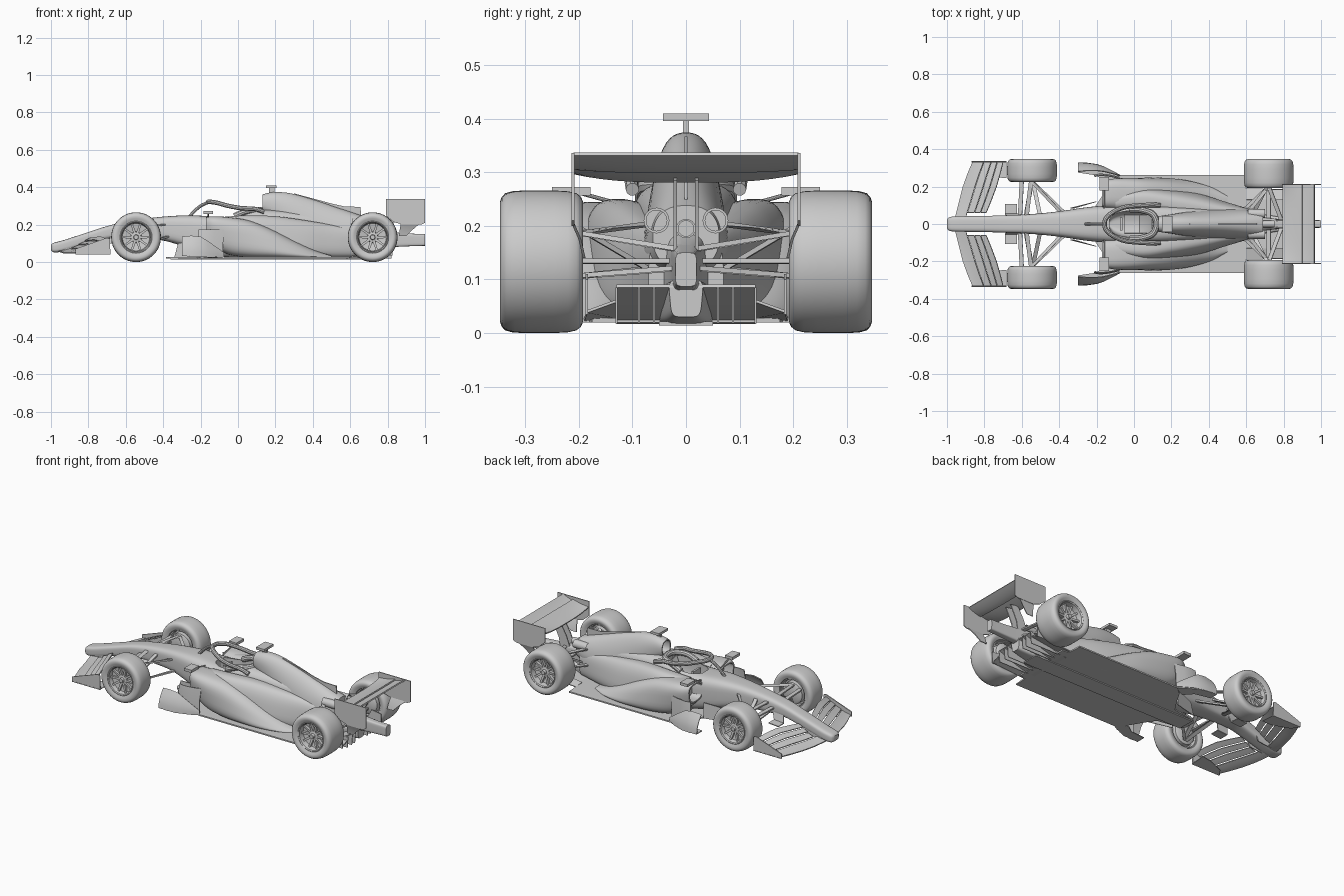
import bpy, bmesh, math
from mathutils import Vector

if "Cube" in bpy.data.objects:
    bpy.data.objects.remove(bpy.data.objects["Cube"])

def make(name, verts, faces, mirror=False, solid=0):
    me = bpy.data.meshes.new(name)
    me.from_pydata([tuple(v) for v in verts], [], faces)
    bm = bmesh.new()
    bm.from_mesh(me)
    bmesh.ops.recalc_face_normals(bm, faces=bm.faces)
    bm.to_mesh(me)
    bm.free()
    ob = bpy.data.objects.new(name, me)
    bpy.context.collection.objects.link(ob)
    if solid:
        m = ob.modifiers.new("solid", 'SOLIDIFY')
        m.thickness, m.offset = solid, 0
    if mirror:
        m = ob.modifiers.new("mirror", 'MIRROR')
        m.use_axis = (False, True, False)
        m.use_mirror_merge = False
    return ob

def catmull(rows, sub):
    out = []
    for i in range(len(rows) - 1):
        a, b, c, d = (rows[max(0, min(len(rows) - 1, i + k))] for k in (-1, 0, 1, 2))
        for s in range(sub):
            t = s / sub
            out.append(tuple(.5 * (2*q + (r-p)*t + (2*p-5*q+4*r-w)*t*t + (3*q-p-3*r+w)*t**3)
                             for p, q, r, w in zip(a, b, c, d)))
    return out + [tuple(rows[-1])]

def loft(name, secs, p=2.6, mirror=False, mouth=False, n=36, sub=5):
    """Sections along x: (x, y0, y1, z0, z1, lean), lean > 0 is wider at the top."""
    rings = []
    for x, y0, y1, z0, z1, k in catmull(secs, sub):
        ring, base = [], (y0 if mirror else 0)
        for i in range(n):
            a = 2 * math.pi * (i + .5) / n
            c, s = math.cos(a), math.sin(a)
            u = math.copysign(abs(c) ** (2/p), c)
            v = math.copysign(abs(s) ** (2/p), s)
            y = (y0+y1)/2 + (y1-y0)/2*u
            ring.append(Vector((x, base + (y-base)*(1+k*v), (z0+z1)/2 + (z1-z0)/2*v)))
        rings.append(ring)
    if mouth:
        mid = sum(rings[0], Vector()) / n
        lip = [mid + (v-mid)*.86 for v in rings[0]]
        rings = [[v + Vector((.06, 0, 0)) for v in lip], lip] + rings
    faces = [(j*n+i, j*n+(i+1) % n, (j+1)*n+(i+1) % n, (j+1)*n+i)
             for j in range(len(rings)-1) for i in range(n)]
    last = (len(rings)-1)*n
    faces += [tuple(range(n)), tuple(range(last, last+n))]
    return make(name, [v for r in rings for v in r], faces, mirror)

def sheet(name, rows, th=.005, mirror=False):
    m = len(rows[0])
    faces = [(j*m+i, j*m+i+1, (j+1)*m+i+1, (j+1)*m+i)
             for j in range(len(rows)-1) for i in range(m-1)]
    return make(name, [v for r in rows for v in r], faces, mirror, th)

def plate(name, pts, th=.005, mirror=False):
    return make(name, pts, [tuple(range(len(pts)))], mirror, th)

def box(name, x0, x1, y0, y1, z0, z1, mirror=False):
    v = [(x, y, z) for x in (x0, x1) for y in (y0, y1) for z in (z0, z1)]
    return make(name, v, [(0, 1, 3, 2), (4, 6, 7, 5), (0, 4, 5, 1), (2, 3, 7, 6), (0, 2, 6, 4), (1, 5, 7, 3)], mirror)

def tube(name, pts, r=.006, mirror=False, smooth=False):
    cu = bpy.data.curves.new(name, 'CURVE')
    cu.dimensions, cu.bevel_depth, cu.bevel_resolution, cu.use_fill_caps = '3D', r, 3, True
    pts = catmull(pts, 8) if smooth else pts
    sp = cu.splines.new('POLY')
    sp.points.add(len(pts)-1)
    for q, v in zip(sp.points, pts):
        q.co = (*v, 1)
    ob = bpy.data.objects.new(name + "_path", cu)
    bpy.context.collection.objects.link(ob)
    me = bpy.data.meshes.new_from_object(ob.evaluated_get(bpy.context.evaluated_depsgraph_get()))
    v, f = [tuple(q.co) for q in me.vertices], [tuple(q.vertices) for q in me.polygons]
    bpy.data.objects.remove(ob)
    return make(name, v, f, mirror)

def lathe(name, prof, cx, cz, closed=False, mirror=True, n=56):
    """Profile of (radius, y) turned about a line along y."""
    m = len(prof)
    v = [(cx + r*math.cos(2*math.pi*i/n), y, cz + r*math.sin(2*math.pi*i/n)) for i in range(n) for r, y in prof]
    f = [(i*m+j, i*m+(j+1) % m, (i+1) % n*m+(j+1) % m, (i+1) % n*m+j)
         for i in range(n) for j in range(m if closed else m-1)]
    return make(name, v, f, mirror)

# Chassis with nose, and the cockpit opening
hull = [(-1, .022, .065, .092), (-.985, .037, .052, .103), (-.93, .041, .058, .118), (-.8, .043, .095, .16),
        (-.68, .047, .125, .198), (-.55, .053, .125, .224), (-.4, .068, .115, .243), (-.25, .09, .07, .25),
        (-.1, .103, .03, .243), (0, .105, .025, .255), (.07, .103, .025, .278), (.16, .1, .025, .28), (.35, .085, .025, .265),
        (.55, .06, .025, .235), (.7, .035, .04, .18), (.8, .025, .075, .16)]
body = loft("chassis", [(x, -w, w, a, b, 0) for x, w, a, b in hull], 3.8)
cutter = loft("cockpit_cutter", [(x, -w, w, .13, .4, 0) for x, w in
              ((-.13, .025), (-.11, .048), (-.06, .066), (.02, .072), (.09, .066), (.12, .05))], 4)
cutter.hide_render = True
cut = body.modifiers.new("opening", 'BOOLEAN')
cut.operation, cut.object = 'DIFFERENCE', cutter

# Sidepods: an outer ramp falling to the floor, and an inner body narrowing to the tail
loft("sidepod_ramp", [(-.17, .085, .215, .125, .24, .06), (-.13, .08, .235, .085, .245, .08), (-.05, .07, .244, .04, .24, .04),
                      (.06, .07, .246, .025, .222, -.04), (.18, .06, .24, .022, .175, -.1), (.3, .05, .22, .02, .115, -.15),
                      (.42, .03, .185, .02, .06, -.15), (.5, .02, .15, .02, .035, 0)], 3.2, True, True)
loft("sidepod_inner", [(-.1, .07, .17, .03, .24, 0), (.05, .07, .195, .025, .25, -.05), (.2, .05, .182, .025, .245, -.12),
                       (.35, .03, .155, .025, .225, -.15), (.5, .02, .112, .025, .2, -.12), (.66, .01, .07, .03, .175, 0)], 2.9, True)

# Engine cover, intake and spine fin
loft("engine_cover", [(.13, -.042, .042, .27, .362, 0), (.19, -.05, .05, .23, .374, -.05), (.28, -.062, .062, .18, .368, -.2),
                      (.4, -.072, .072, .12, .335, -.3), (.52, -.076, .076, .1, .295, -.3), (.62, -.074, .074, .1, .262, -.2),
                      (.69, -.062, .062, .12, .238, 0)], 2.4, mouth=True)
plate("spine_fin", [(.25, 0, .3), (.3, 0, .367), (.4, 0, .34), (.5, 0, .313), (.57, 0, .297), (.655, 0, .295), (.66, 0, .22), (.4, 0, .22)], .006)
box("camera_bar", .15, .205, -.043, .043, .396, .41)
box("camera_post", .165, .195, -.006, .006, .36, .4)

# Exhaust and cooling outlets
lip = [(0, .03), (.8, .03), (.8, 0), (1, 0), (1, .09)]
for nm, y, z, r, x, mir in (("exhaust", 0, .195, .018, .75, False), ("cooling_outlet", .055, .21, .024, .7, True)):
    n = 24
    v = [(x-d, y + r*k*math.cos(2*math.pi*i/n), z + r*k*math.sin(2*math.pi*i/n)) for i in range(n) for k, d in lip]
    make(nm, v, [(i*5+j, i*5+j+1, (i+1) % n*5+j+1, (i+1) % n*5+j) for i in range(n) for j in range(4)], mir)

# Cockpit fittings: halo, headrest, seat, steering wheel, mirrors
side = [(.14, .1, .268), (.09, .102, .284), (.02, .098, .288), (-.05, .09, .3), (-.11, .065, .316), (-.148, .033, .322)]
tube("halo_ring", [(x, -y, z) for x, y, z in side] + [(-.158, 0, .323)] + side[::-1], .0125, smooth=True)
tube("halo_strut", [(-.26, 0, .242), (-.235, 0, .27), (-.2, 0, .3), (-.155, 0, .321)], .009, smooth=True)
side = [(-.02, .078, .245), (.04, .075, .27), (.1, .052, .276)]
tube("headrest", [(x, -y, z) for x, y, z in side] + [(.12, 0, .278)] + side[::-1], .017, smooth=True)
sheet("seat", [[(x, y, z + 4*y*y) for y in (-.05, -.025, 0, .025, .05)] for x, z in ((-.05, .14), (.03, .145), (.07, .18), (.1, .25))], .008)
box("steering_wheel", -.075, -.062, -.035, .035, .2, .238)
box("mirror", -.185, -.135, .178, .25, .257, .273, True)
tube("mirror_stalk", [(-.16, .085, .23), (-.16, .2, .262)], .004, True)

# Wheels
for pos, cx, a, b in (("front", -.545, .225, .347), ("rear", .72, .192, .347)):
    w, cz = b-a, .133
    Y = lambda u: a + w*u
    lathe(pos+"_tyre", [(r, Y(u)) for r, u in ((.086, .06), (.1, .015), (.112, .0), (.121, .025), (.128, .08), (.1315, .18), (.133, .35), (.133, .65),
          (.1315, .82), (.128, .92), (.121, .975), (.112, 1), (.1, .985), (.086, .94), (.08, .85), (.08, .15))], cx, cz, True)
    lathe(pos+"_rim", [(r, Y(u)) for r, u in ((.088, .93), (.083, .95), (.078, .92), (.073, .72), (.03, .66), (.026, .78), (.014, .8), (.012, .9), (0, .9))], cx, cz)
    lathe(pos+"_brake_drum", [(r, Y(u)) for r, u in ((.083, .1), (.078, .1), (.074, .3), (.066, .3), (.064, .06), (.05, .0), (0, .0))], cx, cz)
    v, f = [], []
    for i in range(10):
        t, k = 2*math.pi*i/10, len(v)
        for r, h, u in ((.022, .007, .78), (.076, .005, .82)):
            for s, du in ((-1, 0), (1, 0), (1, -.16), (-1, -.16)):
                v.append((cx + r*math.cos(t) - s*h*math.sin(t), Y(u+du), cz + r*math.sin(t) + s*h*math.cos(t)))
        f += [tuple(k+q for q in c) for c in ((0, 1, 5, 4), (1, 2, 6, 5), (2, 3, 7, 6), (3, 0, 4, 7))]
    make(pos+"_spokes", v, f, True)

# Suspension arms: flat blades
arms = {"front_upper_arm": [(-.38, .05, .2), (-.55, .23, .185), (-.575, .035, .195)],
        "front_lower_arm": [(-.36, .05, .14), (-.545, .23, .085), (-.58, .035, .14)],
        "front_pushrod": [(-.5, .035, .205), (-.54, .225, .1)],
        "front_track_rod": [(-.61, .035, .17), (-.6, .23, .17)],
        "rear_upper_arm": [(.6, .05, .205), (.72, .2, .185), (.79, .015, .155)],
        "rear_lower_arm": [(.57, .06, .12), (.72, .2, .105), (.79, .015, .12)],
        "rear_pullrod": [(.63, .04, .1), (.71, .2, .195)],
        "rear_driveshaft": [(.72, .02, .133), (.72, .2, .133)]}
for nm, pts in arms.items():
    sheet(nm, [[(x-.011, y, z), (x+.011, y, z+.002)] for x, y, z in pts], .009, True)

# Floor, splitter and diffuser
half = [(-.385, .03), (-.37, .05), (-.22, .075), (-.17, .15), (-.13, .22), (-.08, .262), (.595, .262), (.6, .18), (.64, .175)]
plate("floor", [(x, y, .024) for x, y in half] + [(x, -y, .024) for x, y in reversed(half)], .008)
sheet("diffuser", [[(x, y, z) for y in (-.13, 0, .13)] for x, z in ((.58, .02), (.66, .03), (.74, .055), (.82, .088))], .006)
for i, y in enumerate((.06, .088, .13)):
    plate("diffuser_strake_%d" % i, [(.62, y, .018), (.82, y, .018), (.825, y, .085), (.74, y, .055)], .004, True)
loft("diffuser_keel", [(.6, -.06, .06, .016, .05, .1), (.72, -.045, .045, .018, .09, .1), (.82, -.03, .03, .03, .1, .1)], 5)
plate("rear_floor_side", [(.6, .13, .03), (.6, .19, .025), (.82, .185, .04), (.82, .13, .06)], .005, True)
plate("rear_floor_fence", [(.72, .185, .035), (.825, .185, .035), (.825, .185, .1), (.76, .185, .11)], .005, True)
box("plank", -.36, .72, -.05, .05, .014, .022)

# Bargeboards
sheet("bargeboard", [[(x, yb+(yt-yb)*t**2, z0+(z1-z0)*t) for t in (0, .25, .5, .75, 1)]
      for x, yb, yt, z0, z1 in ((-.3, .325, .28, .035, .135), (-.25, .325, .285, .03, .14), (-.2, .318, .285, .03, .135),
                                (-.16, .305, .28, .03, .11), (-.11, .28, .268, .028, .075), (-.075, .26, .258, .028, .05))], .005, True)
plate("bargeboard_foot", [(-.3, .275, .035), (-.3, .328, .035), (-.2, .32, .03), (-.12, .285, .026), (-.07, .255, .024), (-.15, .22, .024), (-.2, .26, .03)], .005, True)
sheet("sidepod_deflector", [[(x, y, .03), (x, y, .1), (x+.005, y-.008, .175)] for x, y in ((-.215, .262), (-.18, .268), (-.13, .262), (-.08, .25))], .005, True)
plate("turning_vane", [(-.34, .085, .025), (-.2, .12, .025), (-.2, .12, .12), (-.32, .085, .1)], .004, True)
plate("under_nose_vane", [(-.69, .055, .1), (-.69, .108, .1), (-.625, .108, .105), (-.625, .055, .105)], .005, True)
plate("under_nose_vane_side", [(-.69, .055, .1), (-.625, .055, .105), (-.61, .045, .15), (-.68, .04, .15)], .005, True)

# Front wing: four stacked elements, end plates and nose pylons
stations = [(.0, -.965, -.8, .06), (.06, -.95, -.79, .062), (.12, -.935, -.765, .066), (.2, -.915, -.735, .07), (.27, -.89, -.715, .062), (.328, -.865, -.7, .05)]
for i, (f0, f1) in enumerate(((0, .36), (.38, .6), (.62, .8), (.82, 1))):
    sheet("front_wing_element_%d" % (i+1),
          [[(le+(te-le)*f, y, .05 + .25*max(0, .1-y)*(1-f)*.5 + h*f**1.4 + .005*i) for f in [f0+(f1-f0)*k/4 for k in range(5)]]
           for y, le, te, h in (stations if i == 0 else stations[1:])], .006, True)
plate("front_wing_endplate", [(-.87, .332, .042), (-.87, .332, .07), (-.8, .332, .095), (-.7, .332, .13), (-.685, .332, .125), (-.682, .332, .042)], .006, True)
plate("front_wing_footplate", [(-.87, .336, .043), (-.682, .336, .043), (-.682, .245, .05), (-.74, .25, .045), (-.84, .29, .043)], .004, True)
plate("front_wing_pylon", [(-.93, .036, .06), (-.83, .036, .07), (-.8, .036, .13), (-.91, .036, .1)], .006, True)

# Rear wing, end plates, support and tail crash structure
def wing(name, x0, x1, z0, z1, dip):
    rows = []
    for i in range(-8, 9):
        d = dip * (1 - (abs(i)/8)**3)
        rows.append([(x0+(x1-x0)*t, .21*i/8, z0 - d*(1-t) + (z1-z0)*t**1.6) for t in [k/6 for k in range(7)]])
    sheet(name, rows, .007)
wing("rear_wing_main", .795, .9, .3, .318, .016)
wing("rear_wing_flap", .885, .965, .308, .334, .006)
plate("rear_wing_endplate", [(.79, .211, .336), (1, .211, .336), (1, .211, .21), (.98, .211, .2), (.88, .211, .2), (.83, .211, .215), (.79, .211, .25)], .005, True)
sheet("rear_wing_lower_endplate", [[(.87, .211, .205), (.97, .211, .205)], [(.865, .198, .175), (.935, .198, .175)], [(.86, .19, .14), (.9, .19, .14)]], .005, True)
plate("rear_wing_support", [(.75, .02, .14), (.82, .02, .14), (.83, .02, .2), (.87, .02, .285), (.82, .02, .29), (.78, .02, .22)], .006, True)
loft("tail_crash_structure", [(.72, -.03, .03, .075, .17, 0), (.82, -.025, .025, .08, .16, 0), (.93, -.021, .021, .085, .152, 0), (1, -.02, .02, .087, .15, 0)], 5)

# Apply modifiers, drop the cutter and shade
for ob in bpy.context.scene.objects:
    ob.select_set(ob != cutter)
bpy.context.view_layer.objects.active = body
bpy.ops.object.convert(target='MESH')
bpy.data.objects.remove(cutter)
bpy.ops.object.shade_smooth_by_angle(angle=math.radians(35))
